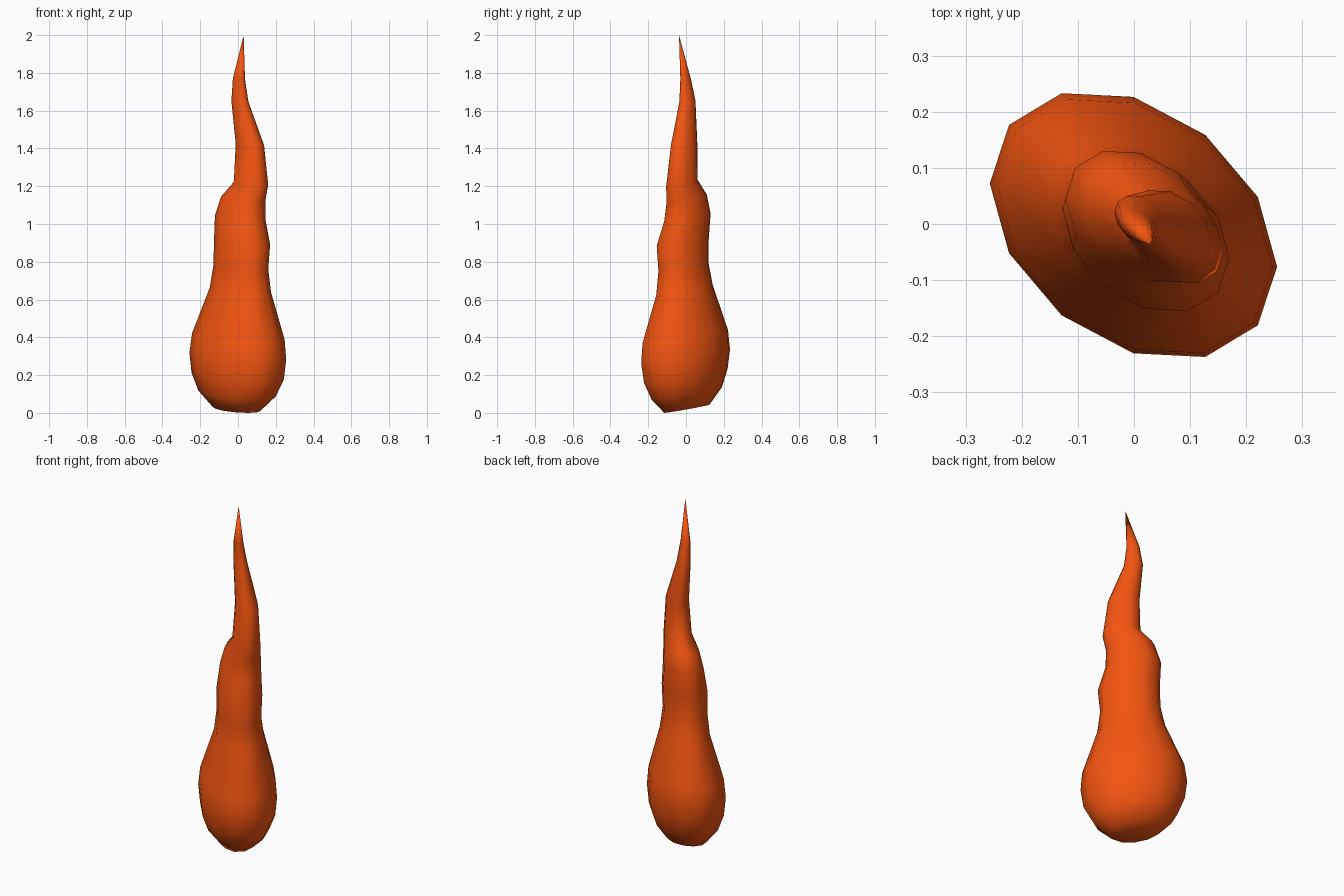
import bpy, bmesh
from math import sin, cos, radians

if "Cube" in bpy.data.objects:
    bpy.data.objects.remove(bpy.data.objects["Cube"])

SIDES = 12

# Flame rings, bottom to top: min x, max x, min y, max y, centre z, tilt towards the back
RINGS = [
    (-.135, .12, -.115, .125, .021, .17),
    (-.21, .20, -.182, .19, .103, .16),
    (-.246, .243, -.222, .22, .195, .15),
    (-.257, .255, -.237, .233, .30, .14),
    (-.243, .247, -.23, .222, .405, .14),
    (-.15, .175, -.157, .142, .65, .15),
    (-.13, .16, -.146, .12, .77, .13),
    (-.127, .17, -.155, .12, .90, .10),
    (-.122, .145, -.115, .13, 1.035, .14),
    (-.09, .145, -.103, .11, 1.135, .18),
    (-.022, .16, -.105, .062, 1.215, .20),
    (-.012, .138, -.08, .06, 1.42, .05),
    (-.035, .055, -.035, .05, 1.65, .05),
    (-.027, .037, -.03, .025, 1.77, .05),
]
TIP = (.03, -.037, 2.0)


def slanted_ring(bm, x0, x1, y0, y1, z, tilt):
    """Tilted oval whose long axis runs diagonally in plan."""
    hx, hy = (x1 - x0) / 2, (y1 - y0) / 1.956
    verts = []
    for i in range(SIDES):
        t = radians(360 * i / SIDES)
        dx, dy = hx * cos(t), hy * sin(t - radians(18))
        verts.append(bm.verts.new(((x0 + x1) / 2 + dx, (y0 + y1) / 2 + dy,
                                   z - .03 * dx + tilt * dy)))
    return verts


bm = bmesh.new()
loops = [slanted_ring(bm, *r) for r in RINGS]

# Flat base, side bands and pointed tip
bm.faces.new(loops[0][::-1])
for low, high in zip(loops, loops[1:]):
    for i in range(SIDES):
        j = (i + 1) % SIDES
        bm.faces.new((low[i], low[j], high[j], high[i]))
tip = bm.verts.new(TIP)
for i in range(SIDES):
    bm.faces.new((loops[-1][i], loops[-1][(i + 1) % SIDES], tip))

# Rest the base on the ground
lowest = min(v.co.z for v in bm.verts)
for v in loops[0]:
    v.co.z -= lowest

for f in bm.faces:
    f.smooth = True
mesh = bpy.data.meshes.new("flame")
bm.to_mesh(mesh)
bm.free()
flame = bpy.data.objects.new("flame", mesh)
bpy.context.collection.objects.link(flame)

# Orange
mat = bpy.data.materials.new("flame_orange")
mat.diffuse_color = (.9, .09, .005, 1)
mat.use_nodes = True
mat.node_tree.nodes["Principled BSDF"].inputs["Base Color"].default_value = mat.diffuse_color
mesh.materials.append(mat)
